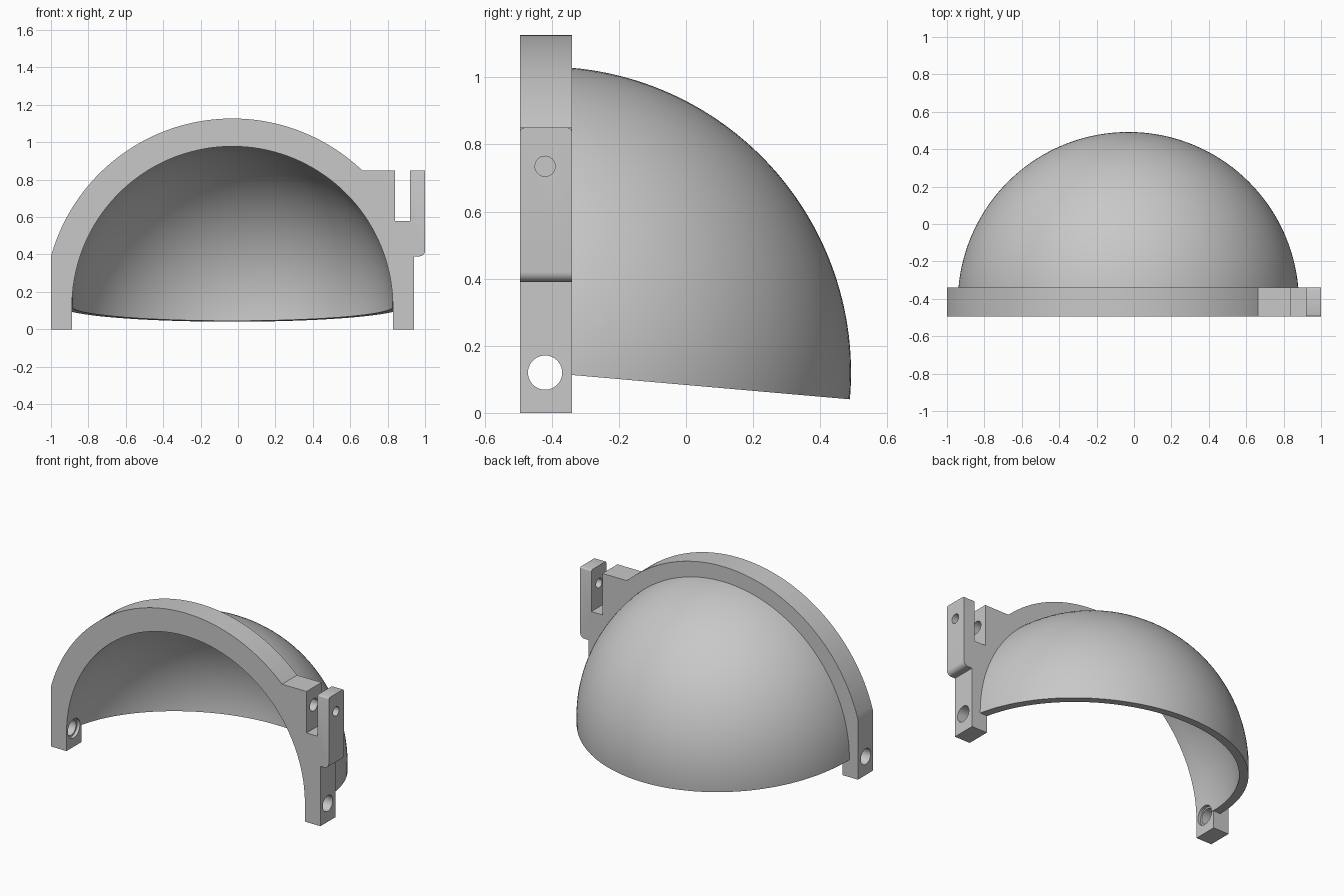
import bpy, bmesh
from math import pi, sin, cos, acos, asin, radians
from mathutils import Matrix, Vector

cube = bpy.data.objects.get("Cube")
if cube:
    bpy.data.objects.remove(cube, do_unlink=True)

CENTRE = Vector((-0.03, -0.42, 0.12))     # middle of the sphere and bolt axis
FRONT, BACK = -0.495, -0.34               # frame faces
R_IN, R_DOME, R_FRAME = 0.858, 0.912, 1.007
LEG = 0.97                                # half width over the legs
STEPS = 72

grey = bpy.data.materials.new("light grey")
grey.use_nodes = True
colour = (0.58, 0.58, 0.58, 1)
grey.diffuse_color = colour
grey.node_tree.nodes["Principled BSDF"].inputs["Base Color"].default_value = colour


def make(name, bm):
    bmesh.ops.recalc_face_normals(bm, faces=bm.faces[:])
    mesh = bpy.data.meshes.new(name)
    bm.to_mesh(mesh)
    bm.free()
    mesh.materials.append(grey)
    obj = bpy.data.objects.new(name, mesh)
    bpy.context.collection.objects.link(obj)
    return obj


def arc(radius, start, end, steps=STEPS, cx=CENTRE.x, cz=CENTRE.z):
    angles = [start + (end - start) * i / steps for i in range(steps + 1)]
    return [(cx + radius * cos(a), cz + radius * sin(a)) for a in angles]


def cutter(name, radius, x0, x1, z):
    bm = bmesh.new()
    place = Matrix.Translation(((x0 + x1) / 2, CENTRE.y, z)) @ Matrix.Rotation(pi / 2, 4, 'Y')
    bmesh.ops.create_cone(bm, cap_ends=True, segments=40, radius1=radius,
                          radius2=radius, depth=x1 - x0, matrix=place)
    obj = make(name, bm)
    obj.hide_render = True
    return obj


def finish(obj, cutters):
    bpy.ops.object.select_all(action='DESELECT')
    obj.select_set(True)
    bpy.context.view_layer.objects.active = obj
    for c in cutters:
        mod = obj.modifiers.new(c.name, 'BOOLEAN')
        mod.operation, mod.solver, mod.object = 'DIFFERENCE', 'EXACT', c
        bpy.ops.object.modifier_apply(modifier=mod.name)
    bpy.ops.object.shade_smooth_by_angle(angle=radians(25))


# Frame: arch, two legs and a slotted side lug, as one extruded outline
inner, outer = CENTRE.x + R_IN, CENTRE.x + LEG
TOP = 0.85
outline = [(inner, 0), (outer, 0), (outer, 0.39)]
outline += arc(0.03, -pi / 2, 0, 6, 0.97, 0.42)
outline += [(1, TOP), (0.92, TOP), (0.92, 0.58), (0.84, 0.58), (0.84, TOP)]
outline += arc(R_FRAME, asin((TOP - CENTRE.z) / R_FRAME), pi - acos(LEG / R_FRAME))
outline += [(CENTRE.x - LEG, 0), (CENTRE.x - R_IN, 0)]
outline += arc(R_IN, pi, 0)

bm = bmesh.new()
face = bm.faces.new([bm.verts.new((x, FRONT, z)) for x, z in outline])
ext = bmesh.ops.extrude_face_region(bm, geom=[face], use_keep_orig=True)
bmesh.ops.translate(bm, vec=(0, BACK - FRONT, 0),
                    verts=[g for g in ext["geom"] if isinstance(g, bmesh.types.BMVert)])
# Softened top corners of the outer lug
corners = [e for e in bm.edges
           if all(v.co.x > 0.91 and v.co.z > TOP - 0.01 for v in e.verts)
           and abs(e.verts[0].co.y - e.verts[1].co.y) < 0.01]
bmesh.ops.recalc_face_normals(bm, faces=bm.faces[:])
bmesh.ops.bevel(bm, geom=corners, offset=0.012, segments=3, profile=0.5, affect='EDGES')
frame = make("frame", bm)

# Dome: half ring swept about the bolt axis, ending a little below level
bm = bmesh.new()
profile = arc(R_DOME, 0, pi, cx=0, cz=0) + arc(R_IN, pi, 0, cx=0, cz=0)
turns = 56
loops = []
for i in range(turns + 1):
    a = radians(95) * i / turns
    loops.append([bm.verts.new(CENTRE + Vector((x, r * sin(a), r * cos(a))))
                  for x, r in profile])
n = len(profile)
for a, b in zip(loops, loops[1:]):
    for j in range(n):
        k = (j + 1) % n
        bm.faces.new((a[j], a[k], b[k], b[j]))
bm.faces.new(loops[0])
bm.faces.new(loops[-1])
bmesh.ops.remove_doubles(bm, verts=bm.verts[:], dist=0.0001)
dome = make("dome", bm)

# Bolt holes with shallow inner recesses, and the pin hole across the slot
bolt = cutter("bolt_hole_cutter", 0.051, -1.2, 1.2, CENTRE.z)
recess = cutter("recess_cutter", 0.062, CENTRE.x - R_IN - 0.02, CENTRE.x + R_IN + 0.02, CENTRE.z)
pin = cutter("pin_hole_cutter", 0.03, 0.88, 1.1, 0.735)
socket = cutter("pin_socket_cutter", 0.04, 0.67, 0.88, 0.735)
finish(frame, [bolt, recess, pin, socket])
finish(dome, [bolt, recess])
for c in (bolt, recess, pin, socket):
    bpy.data.objects.remove(c, do_unlink=True)
